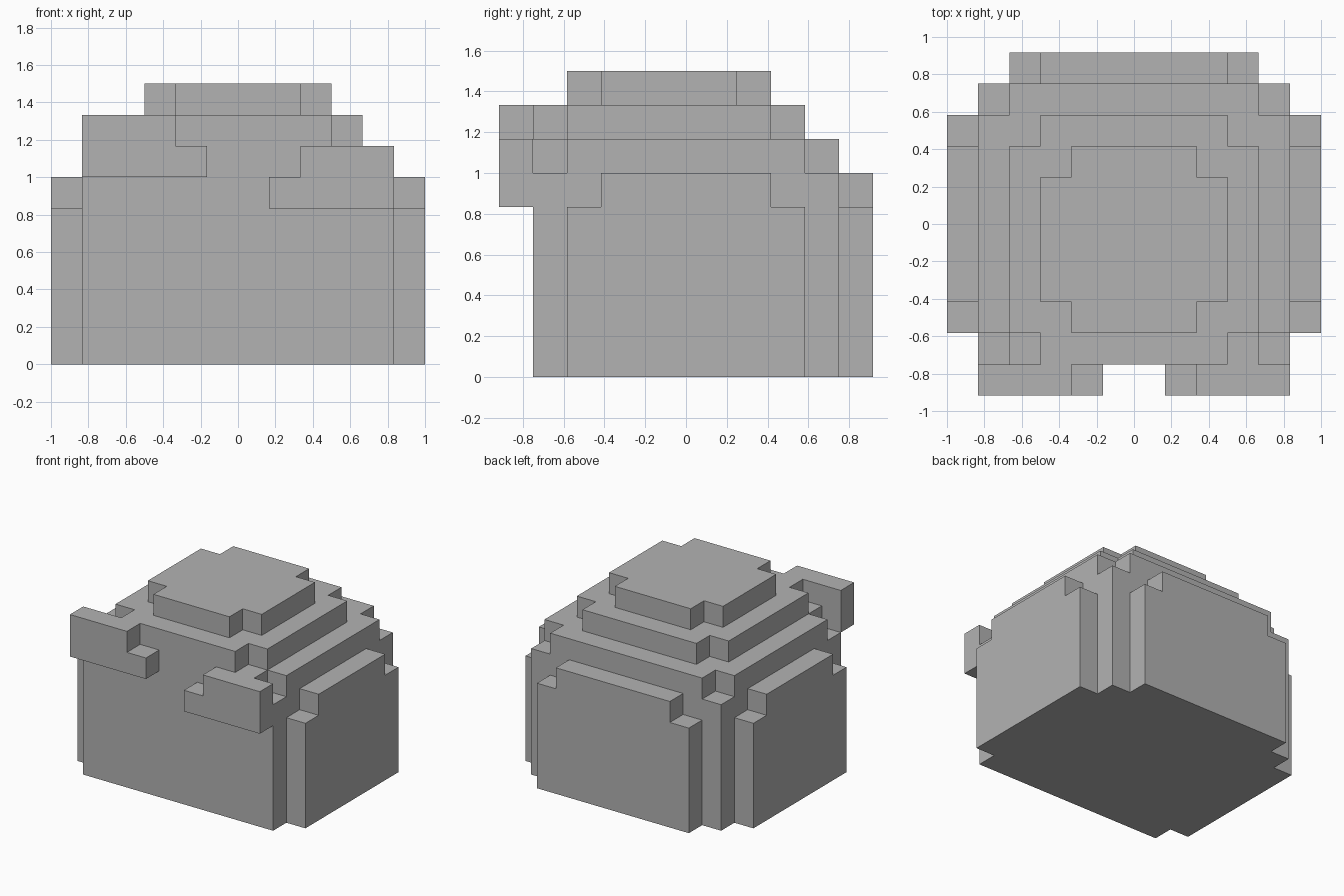
import bpy
import bmesh
from mathutils import Vector

U = 1 / 6  # edge length of one block

cube = bpy.data.objects.get("Cube")
if cube:
    bpy.data.objects.remove(cube, do_unlink=True)

grey = bpy.data.materials.new("plain_grey")
grey.use_nodes = True
colour = (0.448, 0.448, 0.448, 1)
grey.diffuse_color = colour
grey.node_tree.nodes["Principled BSDF"].inputs["Base Color"].default_value = colour


def prism(name, points, direction):
    """Extrude a closed outline, given in blocks, along a direction."""
    bm = bmesh.new()
    face = bm.faces.new([bm.verts.new(Vector(p) * U) for p in points])
    result = bmesh.ops.extrude_face_region(bm, geom=[face], use_keep_orig=True)
    moved = [g for g in result["geom"] if isinstance(g, bmesh.types.BMVert)]
    bmesh.ops.translate(bm, verts=moved, vec=Vector(direction) * U)
    bmesh.ops.recalc_face_normals(bm, faces=bm.faces[:])
    mesh = bpy.data.meshes.new(name)
    bm.to_mesh(mesh)
    bm.free()
    mesh.materials.append(grey)
    obj = bpy.data.objects.new(name, mesh)
    bpy.context.collection.objects.link(obj)
    return obj


def tier(name, half, bottom, height):
    """Left half of a stepped plan, front to back, mirrored across x = 0."""
    plan = half + [(-x, y) for x, y in reversed(half)]
    return prism(name, [(x, y, bottom) for x, y in plan], (0, 0, height))


# Body with side and back panels
tier("lower_body", [(5, -4.5), (5, -3.5), (6, -3.5), (6, 3.5), (5, 3.5),
                    (5, 4.5), (4, 4.5), (4, 5.5)], 0, 5)
tier("panel_tops", [(5, -4.5), (5, -2.5), (6, -2.5), (6, 2.5), (5, 2.5),
                    (5, 4.5), (3, 4.5), (3, 5.5)], 5, 1)


# Stepped dome: each tier has notched corners
def notched(name, width, front, back, bottom):
    half = [(width - 1, front), (width - 1, front + 1), (width, front + 1),
            (width, back - 1), (width - 1, back - 1), (width - 1, back)]
    tier(name, half, bottom, 1)


notched("dome_lower_step", 5, -4.5, 4.5, 6)
notched("dome_middle_step", 4, -4.5, 3.5, 7)
notched("dome_top", 3, -3.5, 2.5, 8)

# Brows on the front, the right one a block higher
for name, side, base in (("right_brow", -1, 6), ("left_brow", 1, 5)):
    profile = [(1, 0), (5, 0), (5, 2), (2, 2), (2, 1), (1, 1)]
    prism(name, [(side * x, -4.5, base + z) for x, z in profile], (0, -1, 0))
